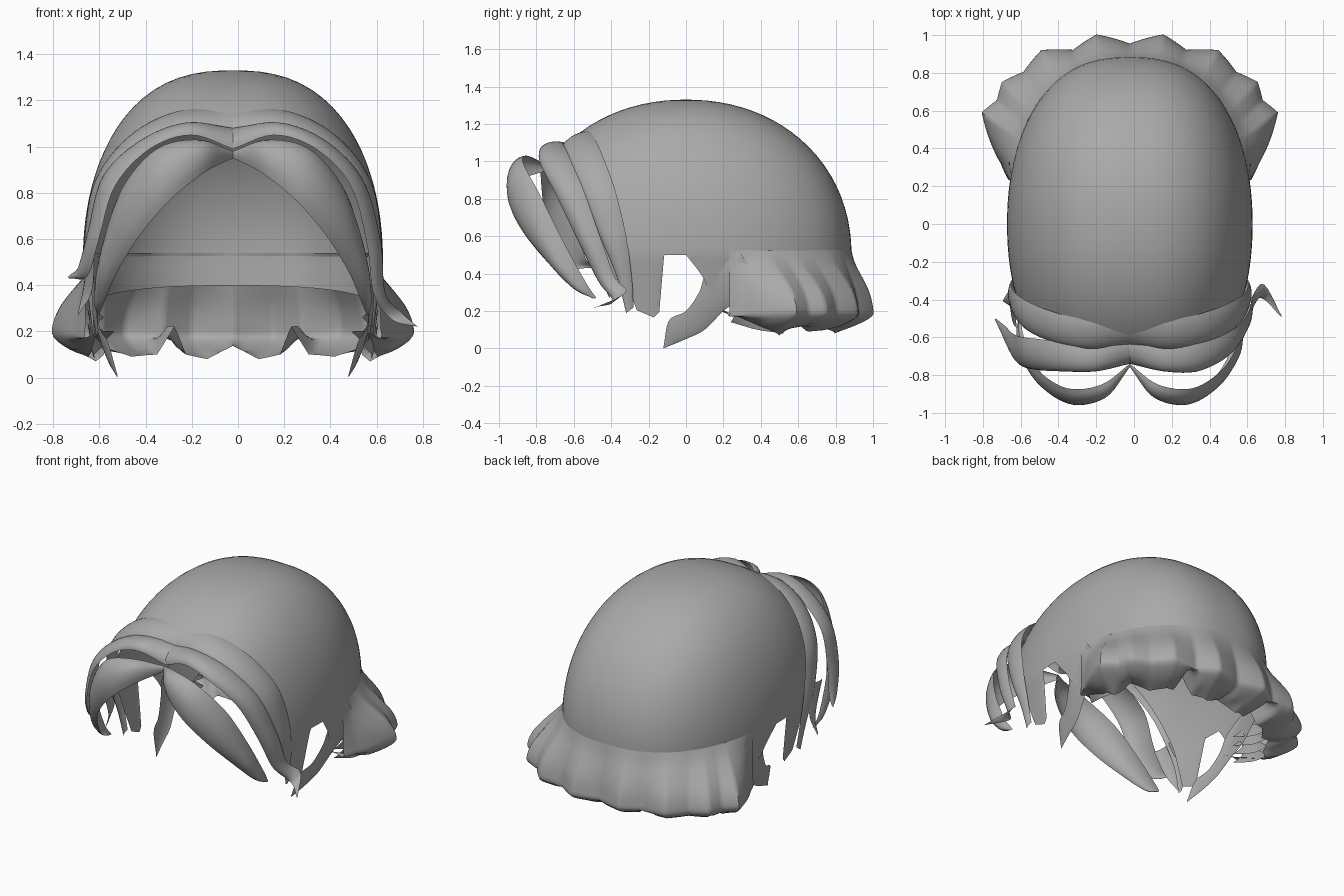
import bpy, bmesh, math
from mathutils import Vector

if "Cube" in bpy.data.objects:
    bpy.data.objects.remove(bpy.data.objects["Cube"])

CX = -0.022                      # whole hairstyle sits slightly off centre
hair = bpy.data.materials.new("hair_grey")
hair.diffuse_color = (0.4, 0.4, 0.4, 1)
hair.use_nodes = True
hair.node_tree.nodes["Principled BSDF"].inputs["Base Color"].default_value = hair.diffuse_color


def interp(table, v):
    """Piecewise linear lookup."""
    if v <= table[0][0]:
        return table[0][1]
    for (a, p), (b, q) in zip(table, table[1:]):
        if v <= b:
            return p + (q - p) * (v - a) / (b - a)
    return table[-1][1]


def finish(name, bm, angle=50):
    me = bpy.data.meshes.new(name)
    bm.to_mesh(me)
    bm.free()
    ob = bpy.data.objects.new(name, me)
    bpy.context.collection.objects.link(ob)
    ob.location.x = CX
    me.materials.append(hair)
    bpy.ops.object.select_all(action='DESELECT')
    ob.select_set(True)
    bpy.context.view_layer.objects.active = ob
    bpy.ops.object.shade_smooth_by_angle(angle=math.radians(angle))
    return ob


def grid(rows, closed=False, flip=False):
    """Skin rows of points into a sheet."""
    bm = bmesh.new()
    vs = [[bm.verts.new(p) for p in r] for r in rows]
    for a, b in zip(vs, vs[1:]):
        n = len(a)
        for i in range(n if closed else n - 1):
            j = (i + 1) % n
            f = [a[i], b[i], b[j], a[j]]
            bm.faces.new(f[::-1] if flip else f)
    bmesh.ops.remove_doubles(bm, verts=bm.verts, dist=0.0005)
    return bm


def spline(pts, n):
    """Smooth curve through the points."""
    p = [Vector(q) for q in pts]
    p = [2 * p[0] - p[1]] + p + [2 * p[-1] - p[-2]]
    out = []
    for k in range(n + 1):
        s = k / n * (len(p) - 3)
        i = min(int(s), len(p) - 4)
        t = s - i
        a, b, c, d = p[i:i + 4]
        out.append(0.5 * (2 * b + (c - a) * t + (2 * a - 5 * b + 4 * c - d) * t * t
                          + (3 * b - a - 3 * c + d) * t ** 3))
    return out


def lock(name, upper, lower, bulge, side=1, n=36, m=10):
    """Lock of hair between two edge curves, swelling away from the head."""
    rows = []
    for a, b in zip(spline(upper, n), spline(lower, n)):
        mid = (a + b) / 2
        out = (mid - Vector((0, 0, 0.5))).normalized()
        row = []
        for j in range(m + 1):
            t = j / m
            h = bulge * min(1, (a - b).length / 0.12) * math.sin(math.pi * t) ** 0.7
            q = a.lerp(b, t) + out * h
            row.append((q.x * side, q.y, q.z))
        rows.append(row)
    return finish(name, grid(rows, flip=side < 0))


# Skull cap: rounded dome, then walls down to an uneven rim
def dome(th, e):
    d = (math.cos(th) * math.cos(e) / 0.65, math.sin(th) * math.cos(e) / 0.885, math.sin(e) / 0.83)
    lo, hi = 0.0, 3.0
    for _ in range(30):
        s = (lo + hi) / 2
        v = abs(d[0] * s) ** 2.5 + abs(d[1] * s) ** 2.1 + abs(d[2] * s) ** 2.1
        lo, hi = (s, hi) if v < 1 else (lo, s)
    return Vector((d[0] * s * 0.65, d[1] * s * 0.885, 0.5 + d[2] * s * 0.83))


RIM = [(-0.3, 0.22), (-0.16, 0.16), (-0.13, 0.22), (-0.12, 0.54), (0.0, 0.5), (0.08, 0.4),
       (0.13, 0.3), (0.3, 0.25), (0.45, 0.35), (0.9, 0.4)]
N = 144
angles = [2 * math.pi * i / N for i in range(N)]
rows = [[dome(th, math.pi / 2 * (1 - k / 22)) for th in angles] for k in range(23)]
for k in range(1, 9):
    row = []
    for q in rows[22]:
        z = 0.5 + (interp(RIM, q.y) - 0.5) * k / 8
        f = 1 - max(0, 0.5 - z) * 0.25
        row.append(Vector((q.x * f, q.y, z)))
    rows.append(row)
bm = grid(rows, closed=True)
# Open the face along a sloping hairline
bmesh.ops.bisect_plane(bm, geom=bm.verts[:] + bm.edges[:] + bm.faces[:], plane_co=(0, -0.58, 1.1),
                       plane_no=(0, -0.85, -0.3), clear_outer=True)
finish("skull_cap", bm)

# Flared nape frill with pointed scallops: radius and hem height by angle
RAD = [(20, 0.68), (25, 0.75), (37, 0.98), (43, 0.96), (48, 1.01), (55, 0.98), (63, 1.03),
       (72, 0.965), (80, 1.015), (90, 0.95)]
HEM = [(20, 0.2), (30, 0.14), (40, 0.07), (47, 0.13), (56, 0.09), (66, 0.1), (71, 0.22),
       (75, 0.1), (82, 0.08), (90, 0.14)]
PROFILE = [(-0.05, 0.54), (0.2, 0.46), (0.55, 0.38), (0.85, 0.3), (1.0, 0.22), (0.95, 0.17)]
cols = []
for i in range(141):
    deg = 20 + i
    th = math.radians(deg)
    a = min(deg, 180 - deg)
    base = dome(th, 0)
    r0, r1, hem = base.length, interp(RAD, a), interp(HEM, a)
    r0 = math.hypot(base.x, base.y)
    prof = [(r0 + (r1 - r0) * f, z) for f, z in PROFILE]
    prof += [(r1 * 0.9, max(hem, 0.12)), (r1 * 0.8, hem)]
    cols.append([(r * math.cos(th), r * math.sin(th), z)
                 for r, z in ((q[0], q[1]) for q in spline([(r, z, 0) for r, z in prof], 20)[:]
                              ) for r, z in [(r, z)]])
finish("nape_frill", grid(cols))

# Front fringe, one lock each side of the parting
FRONT_U = [(0, -.74, .98), (.15, -.85, 1.03), (.33, -.87, .99), (.48, -.78, .82),
           (.56, -.66, .58), (.59, -.54, .36), (.58, -.48, .27)]
FRONT_L = [(0, -.75, .95), (.12, -.9, .89), (.27, -.94, .77), (.4, -.87, .62),
           (.5, -.74, .46), (.56, -.6, .32), (.58, -.5, .27)]
# Band behind the parting, running down to the temple
BAND_U = [(0, -.5, 1.17), (.25, -.5, 1.15), (.45, -.45, 1.04), (.59, -.38, .85),
          (.63, -.32, .6), (.62, -.29, .38), (.6, -.28, .22)]
BAND_L = [(0, -.64, 1.07), (.22, -.66, 1.08), (.42, -.62, 1.0), (.56, -.55, .83),
          (.61, -.46, .6), (.61, -.37, .38), (.6, -.32, .19)]
# Strand trailing behind the ear opening
EAR_U = [(.63, .28, .52), (.62, .12, .42), (.6, .07, .3), (.57, 0, .2), (.54, -.09, .15), (.5, -.12, .01)]
EAR_L = [(.63, .35, .42), (.6, .3, .28), (.58, .2, .2), (.55, .1, .1), (.53, 0, .05), (.5, -.12, .0)]
for side, tag in ((1, "right"), (-1, "left")):
    lock("fringe_" + tag, FRONT_U, FRONT_L, 0.05, side)
    lock("temple_band_" + tag, BAND_U, BAND_L, 0.025, side)
    lock("ear_strand_" + tag, EAR_U, EAR_L, 0.01, side)
    # Thin wisps fanning out beside the frill
    for k in range(4):
        z = 0.42 - 0.06 * k
        lock("wisp_%s_%d" % (tag, k), [(.63, .28, z), (.62, .4, z - .06), (.6, .52, z - .15)],
             [(.56, .24, z - .1), (.6, .38, z - .14), (.6, .52, z - .16)], 0.01, side, 10, 4)

# Middle locks: the right tip curls outward, the left one stays forward
MID_U = [(0, -.62, 1.08), (.2, -.66, 1.1), (.4, -.62, 1.02)]
MID_L = [(0, -.74, .99), (.18, -.78, 1.05), (.36, -.78, .99)]
lock("middle_lock_right",
     MID_U + [(.56, -.55, .85), (.63, -.46, .6), (.65, -.38, .38), (.71, -.32, .3), (.8, -.48, .22)],
     MID_L + [(.51, -.7, .83), (.58, -.58, .58), (.61, -.47, .36), (.69, -.39, .25), (.8, -.49, .22)],
     0.035)
lock("middle_lock_left",
     MID_U + [(.56, -.6, .87), (.62, -.58, .64), (.66, -.54, .49), (.71, -.5, .44)],
     MID_L + [(.51, -.77, .83), (.58, -.74, .6), (.63, -.63, .44), (.71, -.51, .43)],
     0.035, -1)
# Small tip under the left middle lock
lock("temple_tip_left", [(.62, -.42, .6), (.64, -.36, .42), (.67, -.4, .28)],
     [(.6, -.55, .58), (.61, -.46, .38), (.67, -.41, .27)], 0.02, -1, 16, 6)
